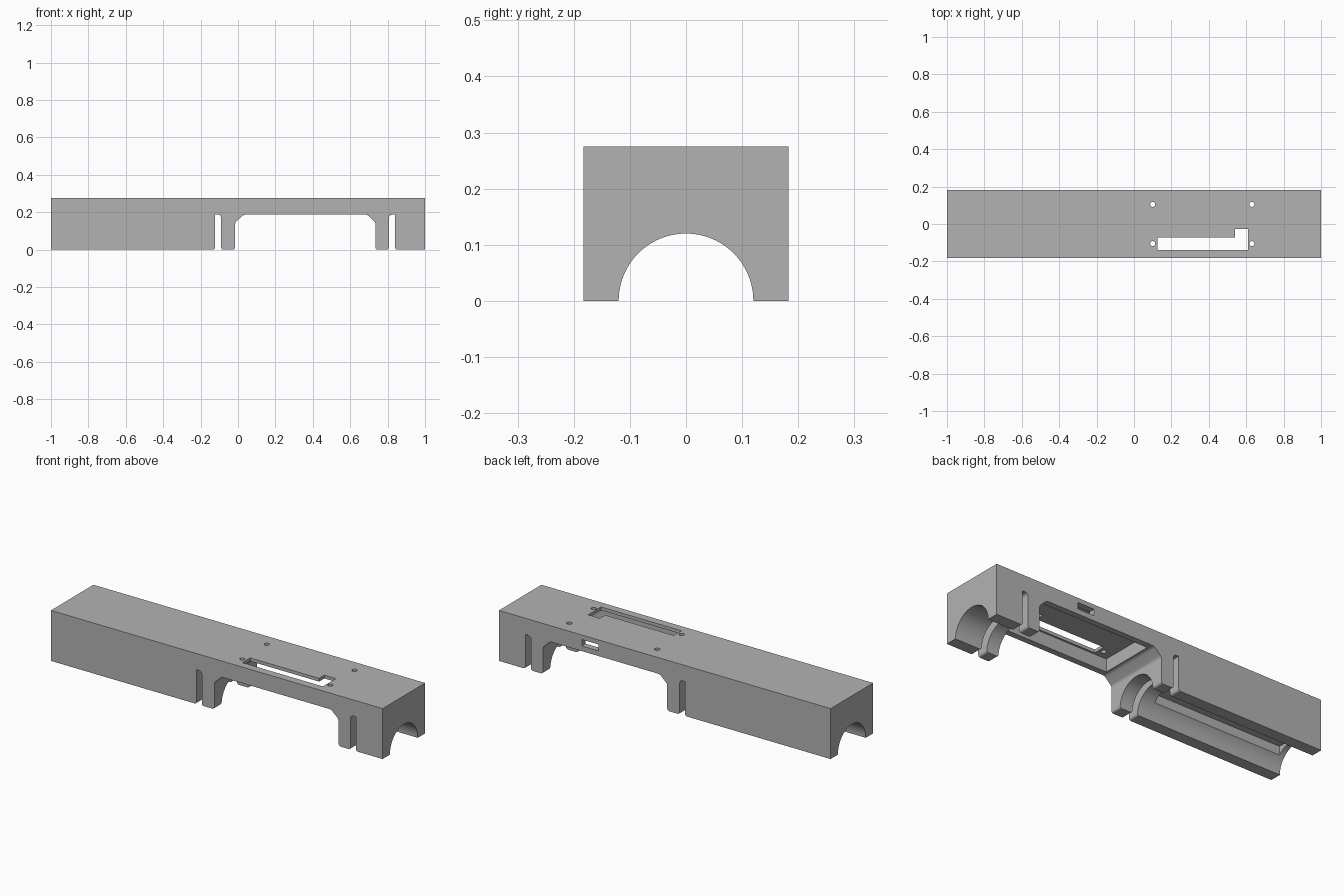
import bpy, bmesh, math
from mathutils import Vector, Matrix

cube = bpy.data.objects.get("Cube")
if cube:
    bpy.data.objects.remove(cube, do_unlink=True)

grey = bpy.data.materials.new("plain grey")
grey.use_nodes = True
colour = (0.45, 0.45, 0.45, 1)
grey.diffuse_color = colour
grey.node_tree.nodes["Principled BSDF"].inputs["Base Color"].default_value = colour

LENGTH, WIDTH, HEIGHT, BORE = 2.0, 0.366, 0.275, 0.12


def rounded(corners, steps=5):
    """Outline from (u, v, radius) corners, rounding each with a short curve."""
    out = []
    for i, (u, v, r) in enumerate(corners):
        p = Vector((u, v))
        if r == 0:
            out.append(p)
            continue
        a = p + (Vector(corners[i - 1][:2]) - p).normalized() * r
        b = p + (Vector(corners[(i + 1) % len(corners)][:2]) - p).normalized() * r
        for k in range(steps + 1):
            t = k / steps
            out.append(a * (1 - t) ** 2 + p * 2 * t * (1 - t) + b * t * t)
    return out


def prism(name, outline, axis, low, high):
    """Extrude a flat outline along the y or z axis."""
    bm = bmesh.new()

    def place(p, d):
        return (p.x, d, p.y) if axis == "y" else (p.x, p.y, d)
    face = bm.faces.new([bm.verts.new(place(p, low)) for p in outline])
    grown = bmesh.ops.extrude_face_region(bm, geom=[face])
    shift = Vector((0, high - low, 0) if axis == "y" else (0, 0, high - low))
    moved = [g for g in grown["geom"] if isinstance(g, bmesh.types.BMVert)]
    bmesh.ops.translate(bm, verts=moved, vec=shift)
    return finish(name, bm)


def finish(name, bm):
    bmesh.ops.recalc_face_normals(bm, faces=bm.faces)
    mesh = bpy.data.meshes.new(name)
    bm.to_mesh(mesh)
    bm.free()
    mesh.materials.append(grey)
    obj = bpy.data.objects.new(name, mesh)
    bpy.context.collection.objects.link(obj)
    return obj


def box(name, x0, x1, y0, y1, z0, z1):
    ring = [Vector(p) for p in ((x0, y0), (x1, y0), (x1, y1), (x0, y1))]
    return prism(name, ring, "z", z0, z1)


def rod(name, radius, depth, matrix, sides):
    bm = bmesh.new()
    bmesh.ops.create_cone(bm, cap_ends=True, segments=sides, radius1=radius,
                          radius2=radius, depth=depth, matrix=matrix)
    return finish(name, bm)


# Side outline: long sleeve, thin clamp legs, raised middle and short end
top, foot = 0.187, 0.014
side = rounded([
    (-1, 0, 0), (-0.122, 0, foot), (-0.122, top, 0), (-0.09, top, 0.02),
    (-0.09, 0, foot), (-0.015, 0, foot), (-0.015, 0.145, 0.01), (0.03, top, 0.012),
    (0.69, top, 0.012), (0.735, 0.145, 0.01), (0.735, 0, foot), (0.807, 0, foot),
    (0.807, top, 0.02), (0.84, top, 0), (0.84, 0, foot), (1, 0, 0),
    (1, HEIGHT, 0), (-1, HEIGHT, 0)])
body = prism("housing", side, "y", -WIDTH / 2, WIDTH / 2)

# Long bore, sleeve relief and the electronics pocket under the roof
cutters = [
    rod("bore_cutter", BORE, LENGTH + 0.2, Matrix.Rotation(math.pi / 2, 4, "Y"), 96),
    box("relief_cutter", -0.97, -0.2, -0.087, 0.087, 0.05, 0.13),
    box("pocket_cutter", 0.045, 0.695, -0.15, 0.15, 0.1, 0.257),
    box("side_window_cutter", 0.4, 0.5, 0.1, 0.3, 0.215, 0.25),
]

# Stepped opening in the roof
opening = [Vector(p) for p in ((0.125, -0.14), (0.61, -0.14), (0.61, -0.028),
                               (0.54, -0.028), (0.54, -0.073), (0.125, -0.073))]
cutters.append(prism("roof_opening_cutter", opening, "z", 0.2, 0.4))

# Four screw holes
for x in (0.1, 0.63):
    for y in (-0.105, 0.105):
        cutters.append(rod("screw_hole_cutter", 0.0135, 0.2,
                           Matrix.Translation((x, y, 0.3)), 24))

bpy.context.view_layer.objects.active = body
for cutter in cutters:
    cutter.hide_render = True
    cut = body.modifiers.new(cutter.name, "BOOLEAN")
    cut.operation = "DIFFERENCE"
    cut.solver = "EXACT"
    cut.object = cutter
    bpy.ops.object.modifier_apply(modifier=cut.name)
    bpy.data.objects.remove(cutter, do_unlink=True)

bpy.ops.object.select_all(action="DESELECT")
body.select_set(True)
bpy.ops.object.shade_smooth_by_angle(angle=math.radians(30))
